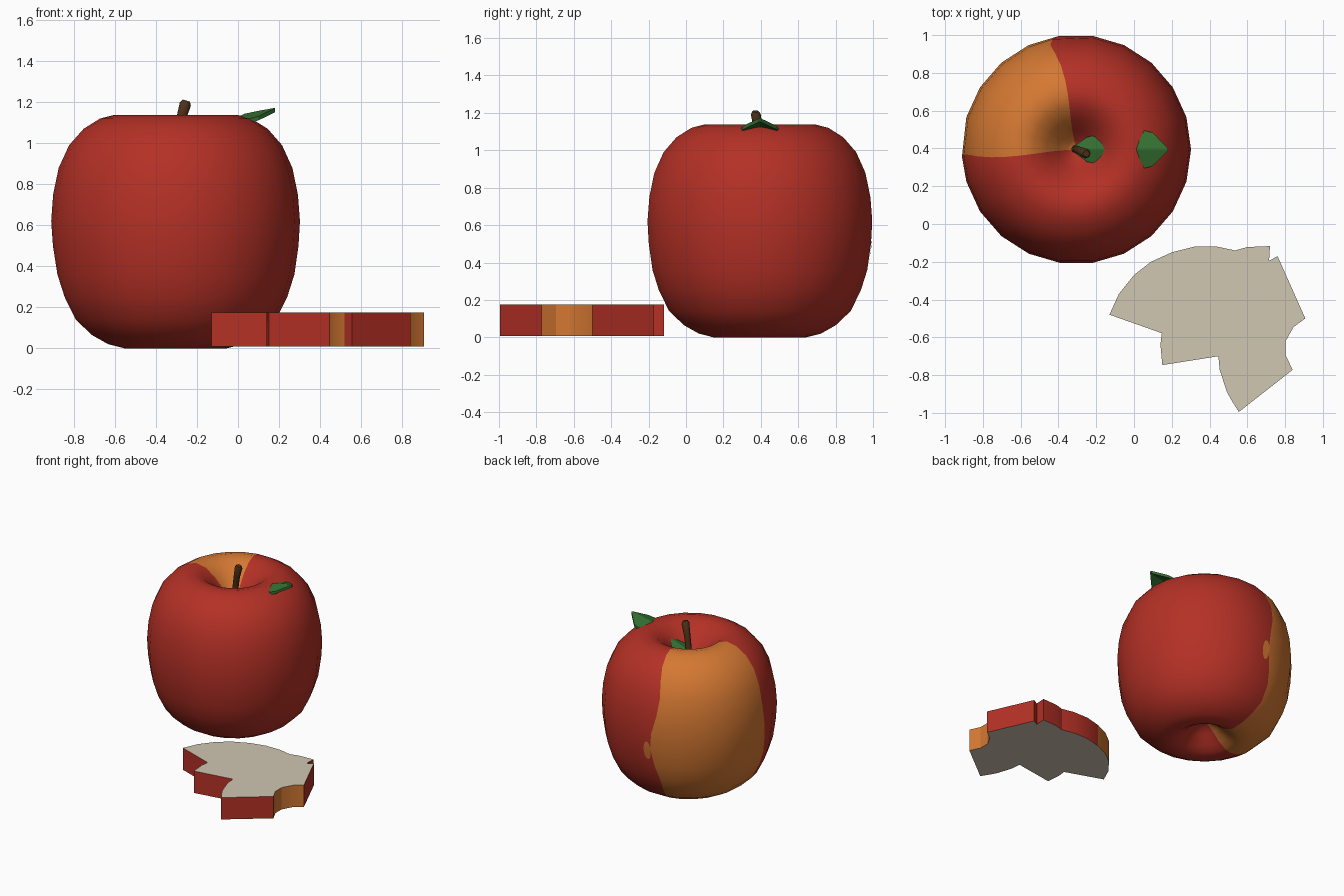
import bpy, bmesh, math
from mathutils import Vector

if "Cube" in bpy.data.objects:
    bpy.data.objects.remove(bpy.data.objects["Cube"])


def material(name, rgb):
    m = bpy.data.materials.new(name)
    m.diffuse_color = (*rgb, 1)
    m.use_nodes = True
    m.node_tree.nodes["Principled BSDF"].inputs["Base Color"].default_value = m.diffuse_color
    return m


RED = material("skin_red", (0.456, 0.030, 0.019))
ORANGE = material("skin_orange", (0.66, 0.188, 0.032))
CREAM = material("flesh_cream", (0.63, 0.57, 0.445))
GREEN = material("leaf_green", (0.034, 0.156, 0.030))
BROWN = material("stem_brown", (0.08, 0.032, 0.010))


def make_object(name, bm, mats, smooth=None):
    bmesh.ops.recalc_face_normals(bm, faces=bm.faces[:])
    me = bpy.data.meshes.new(name)
    bm.to_mesh(me)
    bm.free()
    for m in mats:
        me.materials.append(m)
    ob = bpy.data.objects.new(name, me)
    bpy.context.collection.objects.link(ob)
    if smooth:
        bpy.context.view_layer.objects.active = ob
        ob.select_set(True)
        bpy.ops.object.shade_smooth_by_angle(angle=math.radians(smooth))
        ob.select_set(False)
    return ob


# Apple: lathed profile; two columns are nudged to form the wavy patch edges
CX, CY, SIDES = -0.305, 0.395, 22
profile = [(.04, .135), (.09, .10), (.15, .045), (.20, .015), (.25, 0), (.33, .02),
           (.41, .065), (.49, .14), (.545, .25), (.58, .36), (.60, .50), (.607, .62),
           (.597, .75), (.57, .88), (.52, .99), (.45, 1.07), (.37, 1.12), (.30, 1.138),
           (.23, 1.12), (.16, 1.065), (.10, .995), (.05, .94)]


def column_angle(k, z):
    if k == 6:
        return math.radians(101 + 3 * math.sin(9 * z))
    if k == 11:
        return math.radians(185 + 2.5 * math.sin(6 * z))
    return 2 * math.pi * k / SIDES


bm = bmesh.new()
rings = []
for r, z in profile:
    angles = [column_angle(k, z) for k in range(SIDES)]
    rings.append([bm.verts.new((CX + r * math.cos(a), CY + r * math.sin(a), z)) for a in angles])
bottom = bm.verts.new((CX, CY, .14))
top = bm.verts.new((CX, CY, .91))
for k in range(SIDES):
    n = (k + 1) % SIDES
    faces = [bm.faces.new((a[k], a[n], b[n], b[k])) for a, b in zip(rings, rings[1:])]
    faces.append(bm.faces.new((bottom, rings[0][n], rings[0][k])))
    faces.append(bm.faces.new((top, rings[-1][k], rings[-1][n])))
    for f in faces:
        f.material_index = 1 if 6 <= k < 11 else 0
apple = make_object("apple_body", bm, [RED, ORANGE], 80)

# Small orange spot beside the patch, laid on the skin
bm = bmesh.new()
ang = math.radians(95.5)
side = Vector((-math.sin(ang), math.cos(ang), 0))
mid = Vector((CX + .62 * math.cos(ang), CY + .62 * math.sin(ang), .48))


def on_skin(p):
    hit, loc, nor, _ = apple.closest_point_on_mesh(p)
    return bm.verts.new(loc + nor * .004)


loops = []
for s in (.5, 1):
    loops.append([on_skin(mid + side * (.03 * s * math.cos(t * math.pi / 5))
                          + Vector((0, 0, .075 * s * math.sin(t * math.pi / 5)))) for t in range(10)])
bm.faces.new(loops[0])
for t in range(10):
    n = (t + 1) % 10
    bm.faces.new((loops[0][t], loops[1][t], loops[1][n], loops[0][n]))
spot = make_object("skin_spot", bm, [ORANGE], 60)
bm = bmesh.new()
bm.from_mesh(spot.data)
if sum(f.normal.y for f in bm.faces) < 0:
    bmesh.ops.reverse_faces(bm, faces=bm.faces[:])
bm.to_mesh(spot.data)
bm.free()

# Stem: slightly bent tapered tube
bm = bmesh.new()
path = [(-.312, .398, .89, .022), (-.30, .394, 1.0, .021),
        (-.28, .385, 1.11, .022), (-.257, .374, 1.19, .027), (-.252, .372, 1.208, .018)]
rings = []
for x, y, z, r in path:
    rings.append([bm.verts.new((x + r * math.cos(t * math.pi / 4),
                                y + r * math.sin(t * math.pi / 4),
                                z - .3 * r * math.cos(t * math.pi / 4))) for t in range(8)])
for a, b in zip(rings, rings[1:]):
    for t in range(8):
        n = (t + 1) % 8
        bm.faces.new((a[t], a[n], b[n], b[t]))
bm.faces.new(rings[0])
bm.faces.new(rings[-1])
make_object("stem", bm, [BROWN], 50)

# Leaf: folded along its midrib, starting at the stem and cutting through the rim
bm = bmesh.new()
stations = [(-.32, .015, .995), (-.25, .065, 1.02), (-.10, .098, 1.075),
            (.03, .107, 1.143), (.10, .088, 1.158), (.18, .006, 1.172)]
rows = []
for x, w, z in stations:
    rows.append([bm.verts.new((x, .395 + s * w, z - abs(s) * w * .3)) for s in (-1, 0, 1)])
for a, b in zip(rows, rows[1:]):
    for i in (0, 1):
        bm.faces.new((a[i], b[i], b[i + 1], a[i + 1]))
geo = bm.faces[:]
bot = bmesh.ops.extrude_face_region(bm, geom=geo)
bmesh.ops.translate(bm, vec=(0, 0, -.02),
                    verts=[v for v in bot["geom"] if isinstance(v, bmesh.types.BMVert)])
make_object("leaf", bm, [GREEN])

# Cut slice: extruded outline, cream faces with red or orange rim
outline = [(-.13, -.48), (-.08, -.37), (0, -.27), (.09, -.20), (.20, -.15), (.32, -.12),
           (.44, -.12), (.535, -.14), (.60, -.122), (.72, -.117), (.715, -.195), (.76, -.17),
           (.907, -.50), (.845, -.545), (.803, -.62), (.803, -.695), (.84, -.772),
           (.555, -.995), (.52, -.94), (.492, -.89), (.453, -.77), (.447, -.70),
           (.15, -.747), (.14, -.64), (.147, -.578)]
orange_edges = {0, 1, 2, 3, 12, 13, 14, 15, 18, 19, 20}
bm = bmesh.new()
low = [bm.verts.new((x, y, .008)) for x, y in outline]
high = [bm.verts.new((x, y, .175)) for x, y in outline]
bm.faces.new(low)
bm.faces.new(high)
for i in range(len(outline)):
    n = (i + 1) % len(outline)
    f = bm.faces.new((low[i], low[n], high[n], high[i]))
    f.material_index = 2 if i in orange_edges else 1
make_object("apple_slice", bm, [CREAM, RED, ORANGE], 25)
